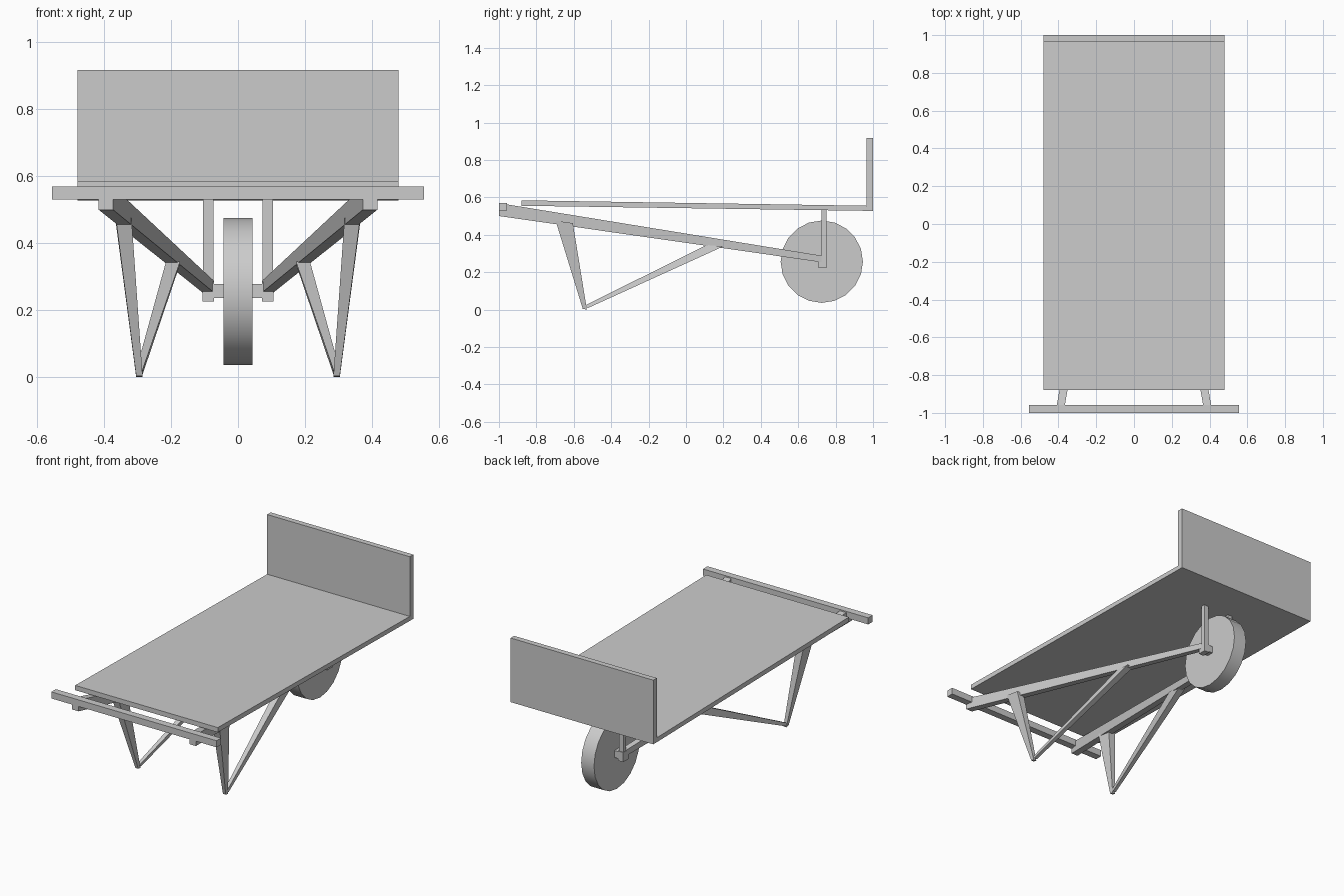
import bpy, bmesh, math
from mathutils import Matrix

if "Cube" in bpy.data.objects:
    bpy.data.objects.remove(bpy.data.objects["Cube"])


def finish(name, bm, mirror=False):
    bmesh.ops.recalc_face_normals(bm, faces=bm.faces)
    me = bpy.data.meshes.new(name)
    bm.to_mesh(me)
    bm.free()
    ob = bpy.data.objects.new(name, me)
    bpy.context.collection.objects.link(ob)
    if mirror:
        ob.modifiers.new("mirror", 'MIRROR').use_axis[0] = True
    return ob


def strut(name, start, end, mirror=True):
    """Four-sided bar between two sections: (x0, x1), (y, z), (y, z)."""
    bm = bmesh.new()
    rings = []
    for (x0, x1), a, b in (start, end):
        rings.append([bm.verts.new(p) for p in
                      ((x0, *a), (x1, *a), (x1, *b), (x0, *b))])
    r, s = rings
    bm.faces.new(r)
    bm.faces.new(s)
    for i in range(4):
        j = (i + 1) % 4
        bm.faces.new((r[i], r[j], s[j], s[i]))
    return finish(name, bm, mirror)


def box(name, x, y, z, mirror=False):
    return strut(name, (x, (y[0], z[0]), (y[0], z[1])),
                 (x, (y[1], z[0]), (y[1], z[1])), mirror)


# Sloping load deck and upright front board
W = (-0.48, 0.48)
strut("deck", (W, (-0.88, 0.555), (-0.88, 0.584)),
      (W, (0.966, 0.528), (0.966, 0.555)), False)
box("end_board", W, (0.966, 1.0), (0.528, 0.918))

# Cross handle
box("handle_bar", (-0.556, 0.556), (-1.0, -0.957), (0.53, 0.57))

# Converging tapered frame beams
strut("frame_beam", ((0.373, 0.416), (-0.999, 0.50), (-0.999, 0.569)),
      ((0.072, 0.106), (0.725, 0.253), (0.725, 0.288)))

# Pointed legs and their diagonal braces
FOOT_X = (0.285, 0.304)
strut("leg", ((0.318, 0.365), (-0.697, 0.475), (-0.605, 0.462)),
      (FOOT_X, (-0.552, 0.004), (-0.53, 0.0)))
strut("leg_brace", ((0.173, 0.215), (0.11, 0.345), (0.20, 0.338)),
      (FOOT_X, (-0.54, 0.022), (-0.525, 0.008)))

# Wheel posts, bearing blocks and axle
box("wheel_post", (0.073, 0.104), (0.725, 0.75), (0.25, 0.538), True)
box("bearing_block", (0.072, 0.106), (0.705, 0.755), (0.226, 0.284), True)
box("axle", (-0.075, 0.075), (0.708, 0.75), (0.236, 0.278))

# Wheel
bm = bmesh.new()
bmesh.ops.create_cone(bm, cap_ends=True, segments=20, radius1=0.22,
                      radius2=0.22, depth=0.086)
bm.transform(Matrix.Translation((0, 0.726, 0.256)) @
             Matrix.Rotation(math.pi / 2, 4, 'Y'))
wheel = finish("wheel", bm)
bpy.context.view_layer.objects.active = wheel
wheel.select_set(True)
bpy.ops.object.shade_smooth_by_angle(angle=math.radians(30))
